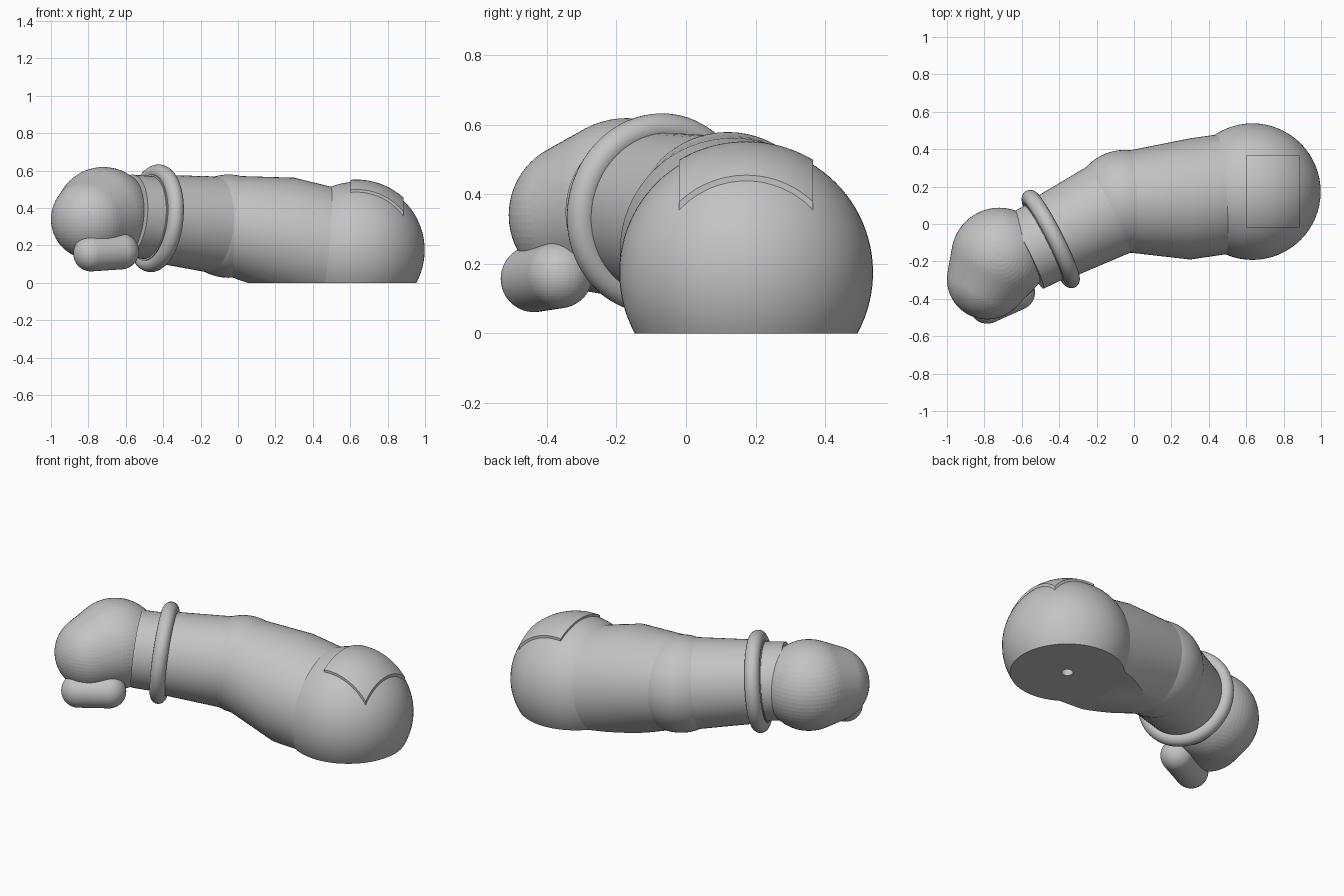
import bpy, bmesh, math
from mathutils import Vector, Matrix

cube = bpy.data.objects.get("Cube")
if cube:
    bpy.data.objects.remove(cube, do_unlink=True)

SEG = 64
GREY = (0.55, 0.55, 0.55, 1)
mat = bpy.data.materials.new("plain grey")
mat.use_nodes = True
mat.diffuse_color = GREY
bsdf = next(n for n in mat.node_tree.nodes if n.type == 'BSDF_PRINCIPLED')
bsdf.inputs["Base Color"].default_value = GREY


def finish(bm, name, angle=35):
    bmesh.ops.recalc_face_normals(bm, faces=bm.faces)
    mesh = bpy.data.meshes.new(name)
    bm.to_mesh(mesh)
    bm.free()
    mesh.materials.append(mat)
    ob = bpy.data.objects.new(name, mesh)
    bpy.context.collection.objects.link(ob)
    bpy.ops.object.select_all(action='DESELECT')
    ob.select_set(True)
    bpy.context.view_layer.objects.active = ob
    bpy.ops.object.shade_smooth_by_angle(angle=math.radians(angle))
    return ob


def ball(bm, centre, radius):
    return bmesh.ops.create_uvsphere(bm, u_segments=SEG, v_segments=SEG // 2, radius=radius,
                                     matrix=Matrix.Translation(centre))["verts"]


def rounded_hull(name, balls):
    # smooth skin stretched over several balls
    bm = bmesh.new()
    for centre, radius in balls:
        ball(bm, centre, radius)
    res = bmesh.ops.convex_hull(bm, input=bm.verts)
    unused = {v for v in res["geom_interior"] + res["geom_unused"]
              if isinstance(v, bmesh.types.BMVert)}
    bmesh.ops.delete(bm, geom=list(unused), context='VERTS')
    return finish(bm, name, 40)


def loft(bm, stations, axis):
    # capped tube of round sections, all square to one axis
    turn = Vector(axis).to_track_quat('Z', 'Y').to_matrix()
    rings = []
    for centre, r in stations:
        rings.append([bm.verts.new(Vector(centre) + turn @ Vector(
            (r * math.cos(a), r * math.sin(a), 0)))
            for a in (2 * math.pi * i / SEG for i in range(SEG))])
    for lo, hi in zip(rings, rings[1:]):
        for i in range(SEG):
            j = (i + 1) % SEG
            bm.faces.new((lo[i], lo[j], hi[j], hi[i]))
    bm.faces.new(rings[0])
    bm.faces.new(rings[-1])


def cut_flat(bm):
    # slice away everything below the ground
    res = bmesh.ops.bisect_plane(bm, geom=bm.verts[:] + bm.edges[:] + bm.faces[:],
                                 plane_co=(0, 0, 0), plane_no=(0, 0, 1), clear_inner=True)
    edges = [e for e in res["geom_cut"] if isinstance(e, bmesh.types.BMEdge)]
    if edges:
        bmesh.ops.holes_fill(bm, edges=edges, sides=0)


# Shoulder: revolved ball with flat underside and a small peg hole
shoulder = Vector((0.633, 0.173, 0.175))
R = 0.365
low = -math.asin(shoulder.z / R)
profile = [(0, 0.1), (0.033, 0.1), (0.033, 0)]
for i in range(33):
    a = low + (math.pi / 2 - low) * i / 32
    profile.append((R * math.cos(a), shoulder.z + R * math.sin(a)))
bm = bmesh.new()
pts = [bm.verts.new((shoulder.x + r, shoulder.y, z)) for r, z in profile]
edges = [bm.edges.new(p) for p in zip(pts, pts[1:])]
bmesh.ops.spin(bm, geom=pts + edges, cent=shoulder, axis=(0, 0, 1),
               angle=2 * math.pi, steps=SEG)
bmesh.ops.remove_doubles(bm, verts=bm.verts, dist=0.0005)
finish(bm, "shoulder")

# Raised square patch following the shoulder ball
bm = bmesh.new()
bmesh.ops.create_grid(bm, x_segments=24, y_segments=24, size=0.5)
top = bm.faces[:]
ext = bmesh.ops.extrude_face_region(bm, geom=top, use_keep_orig=True)
inner = {v for v in ext["geom"] if isinstance(v, bmesh.types.BMVert)}
for v in bm.verts:
    x, y = 0.743 + v.co.x * 0.285, shoulder.y + v.co.y * 0.385
    r = R - 0.01 if v in inner else R + 0.012
    d = r * r - (x - shoulder.x) ** 2 - (y - shoulder.y) ** 2
    v.co = (x, y, shoulder.z + math.sqrt(d))
finish(bm, "shoulder_patch")

# Upper arm
elbow = Vector((-0.05, 0.12, 0.303))
bm = bmesh.new()
loft(bm, [((-0.03, 0.12, 0.3), 0.272), ((0.3, 0.134, 0.238), 0.324),
          ((0.55, 0.17, 0.178), 0.323)], (1, 0, 0))
cut_flat(bm)
finish(bm, "upper_arm", 30)

# Elbow
bm = bmesh.new()
ball(bm, elbow, 0.276)
finish(bm, "elbow")

# Forearm and wrist share one axis
axis = Vector((-0.395, -0.2, 0.042)).normalized()
bm = bmesh.new()
loft(bm, [(elbow, 0.264), (elbow + axis * 0.49, 0.231)], axis)
finish(bm, "forearm")
bm = bmesh.new()
loft(bm, [(elbow + axis * 0.45, 0.223), (elbow + axis * 0.6, 0.22)], axis)
finish(bm, "wrist")

# Cuff ring
bpy.ops.mesh.primitive_torus_add(
    major_segments=SEG, minor_segments=24, major_radius=0.246, minor_radius=0.043,
    location=elbow + axis * 0.445, rotation=axis.to_track_quat('Z', 'Y').to_euler())
cuff = bpy.context.object
cuff.name = "cuff_ring"
cuff.data.materials.append(mat)
bpy.ops.object.shade_smooth()

# Fist and thumb
rounded_hull("fist", [((-0.72, -0.17, 0.362), 0.257), ((-0.785, -0.295, 0.34), 0.215)])
rounded_hull("thumb", [((-0.785, -0.437, 0.157), 0.096), ((-0.625, -0.365, 0.168), 0.096)])
